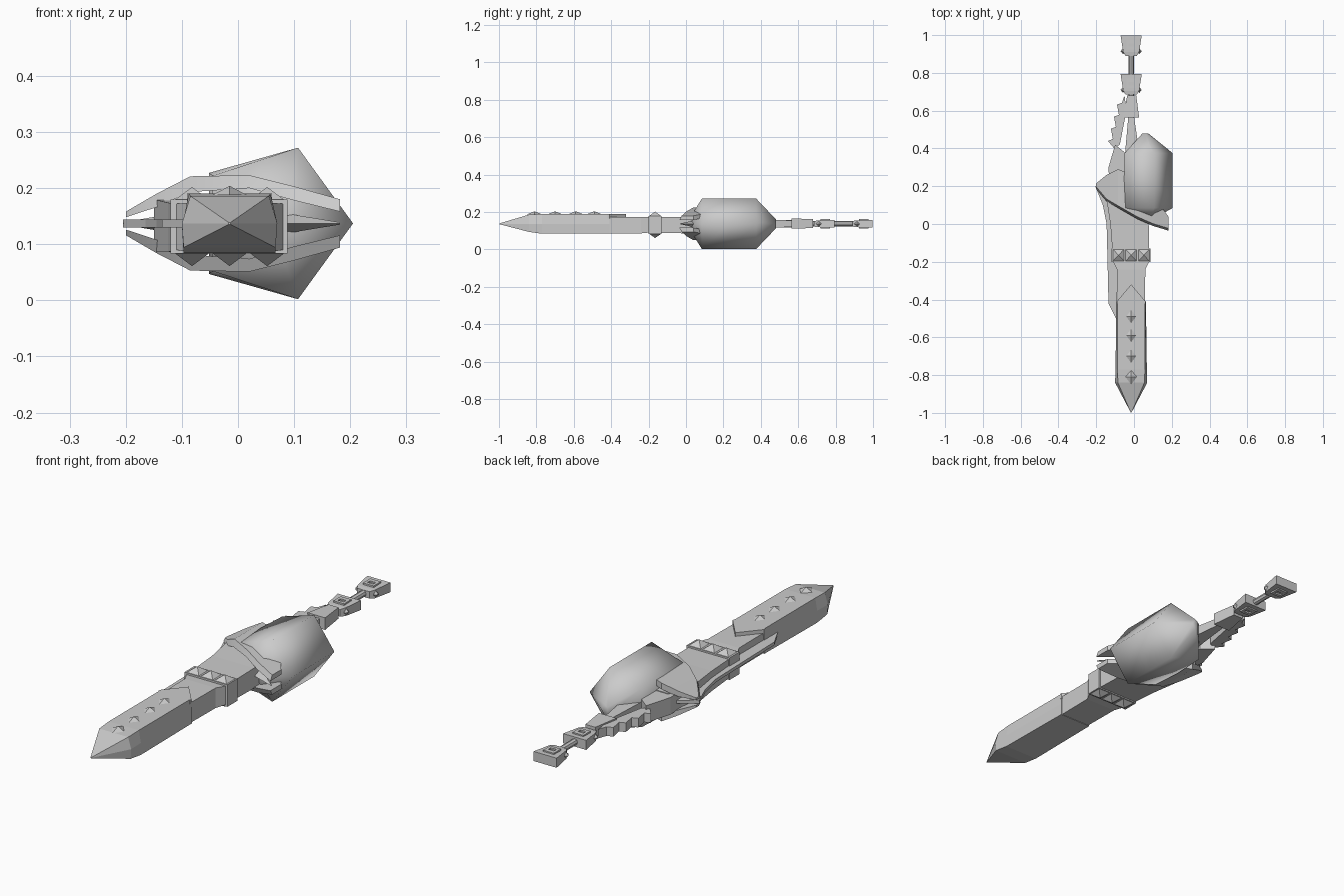
import bpy, bmesh, math
from mathutils import Vector

if "Cube" in bpy.data.objects:
    bpy.data.objects.remove(bpy.data.objects["Cube"])

CZ = 0.137   # mid height
CX = -0.015  # blade axis
steel = bpy.data.materials.new("light_grey_steel")
steel.diffuse_color = (0.6, 0.6, 0.6, 1)
steel.use_nodes = True
steel.node_tree.nodes["Principled BSDF"].inputs["Base Color"].default_value = steel.diffuse_color


def finish(name, bm, smooth=None):
    bmesh.ops.remove_doubles(bm, verts=bm.verts, dist=1e-5)
    bmesh.ops.recalc_face_normals(bm, faces=bm.faces)
    me = bpy.data.meshes.new(name)
    bm.to_mesh(me)
    bm.free()
    ob = bpy.data.objects.new(name, me)
    bpy.context.collection.objects.link(ob)
    me.materials.append(steel)
    if smooth:
        bpy.ops.object.select_all(action='DESELECT')
        ob.select_set(True)
        bpy.context.view_layer.objects.active = ob
        bpy.ops.object.shade_smooth_by_angle(angle=math.radians(smooth))
    return ob


def loft(name, rings, smooth=None):
    """Skin a list of closed rings with equal point counts and cap the ends."""
    bm = bmesh.new()
    vs = [[bm.verts.new(p) for p in r] for r in rings]
    n = len(vs[0])
    for a, b in zip(vs, vs[1:]):
        for i in range(n):
            j = (i + 1) % n
            bm.faces.new((a[i], a[j], b[j], b[i]))
    bm.faces.new(vs[0])
    bm.faces.new(vs[-1])
    return finish(name, bm, smooth)


def prism(name, pts, z0, z1):
    return loft(name, [[(x, y, z) for x, y in pts] for z in (z0, z1)])


def box(name, x0, x1, y0, y1, z0, z1):
    return prism(name, [(x0, y0), (x1, y0), (x1, y1), (x0, y1)], z0, z1)


def rect(y, x0, x1, z0, z1):
    return [(x0, y, z0), (x1, y, z0), (x1, y, z1), (x0, y, z1)]


def stud(name, x, y, z, rx, ry, h, diamond=False):
    """Four-sided pyramid stud pointing up (h > 0) or down."""
    c = [(1, 0), (0, 1), (-1, 0), (0, -1)] if diamond else [(1, 1), (-1, 1), (-1, -1), (1, -1)]
    bm = bmesh.new()
    base = [bm.verts.new((x + a * rx, y + b * ry, z)) for a, b in c]
    tip = bm.verts.new((x, y, z + h))
    bm.faces.new(base)
    for i in range(4):
        bm.faces.new((base[i], base[(i + 1) % 4], tip))
    return finish(name, bm)


# Blade: wedge tip, six-sided section
def blade_ring(y, wt, wm, wb, zt, zb):
    return [(CX - wt, y, zt), (CX - wm, y, CZ), (CX - wb, y, zb),
            (CX + wb, y, zb), (CX + wm, y, CZ), (CX + wt, y, zt)]


loft("blade", [blade_ring(-0.998, .002, .002, .002, CZ + .002, CZ - .002),
               blade_ring(-0.84, .070, .085, .082, .186, .094),
               blade_ring(-0.77, .073, .083, .082, .190, .084),
               blade_ring(-0.41, .073, .078, .078, .190, .084)])
# Pointed plate running over the grip
prism("blade_plate", [(CX - .076, -.42), (CX + .076, -.42), (CX + .076, -.41),
                      (CX, -.32), (CX - .076, -.41)], .165, .190)
for k, y in enumerate((-.49, -.59, -.70, -.81)):
    stud("blade_stud_%d" % k, CX, y, .188, .03, .04, .016, True)

# Grip, widening towards the guard
loft("grip", [rect(-.42, -.088, .058, .086, .174), rect(-.24, -.09, .06, .086, .174),
              rect(-.20, -.11, .08, .09, .172), rect(0, -.125, .078, .086, .174),
              rect(.16, -.15, .08, .086, .18), rect(.28, -.11, .05, .09, .178)])
# Thin fin down the left side
prism("side_fin", [(-.09, -.51), (-.135, -.42), (-.14, -.2), (-.145, 0), (-.165, .1),
                   (-.205, .2), (-.1, .28), (-.09, 0)], CZ - .007, CZ + .007)

# Studded collar
box("collar", -.12, .088, -.20, -.13, .083, .18)
for k, x in enumerate((-.082, CX, .052)):
    stud("collar_top_stud_%d" % k, x, -.165, .178, .032, .034, .024)
    stud("collar_base_stud_%d" % k, x, -.165, .085, .032, .034, -.024)

# Curved guard plates, above and below: x, front y, back y, outer z, inner z
GUARD = [(-.20, .185, .215, .158, .148), (-.145, .12, .26, .19, .166),
         (-.085, .085, .29, .221, .193), (.02, .025, .25, .223, .2),
         (.10, -.01, .15, .203, .178), (.182, -.035, .04, .18, .158)]
for name, s in (("upper_guard", 1), ("lower_guard", -1)):
    loft(name, [[(x, f, CZ + s * (i - CZ)), (x, f + .012, CZ + s * (o - CZ)),
                 (x, b, CZ + s * (o - CZ)), (x, b, CZ + s * (i - CZ))]
                for x, f, b, o, i in GUARD], 25)
# Slim spikes at the guard ends
for name, bx, by, tx, ty in (("left_spike", -.09, .12, -.205, .2), ("right_spike", .06, .06, .182, -.03)):
    loft(name, [[(bx, by - .05, CZ), (bx, by, CZ + .022), (bx, by + .06, CZ), (bx, by, CZ - .022)],
                [(tx, ty - .002, CZ), (tx, ty, CZ + .002), (tx, ty + .002, CZ), (tx, ty, CZ - .002)]])


# Faceted orb, smoothly shaded: y, left x, ridge x, right x, half height at left and ridge
def orb_ring(y, xl, xm, xr, hl, hm):
    return [(xl, y, CZ - hl), (xm, y, CZ - hm), (xr, y, CZ), (xm, y, CZ + hm), (xl, y, CZ + hl)]


loft("orb", [orb_ring(.032, .07, .09, .11, .03, .05), orb_ring(.085, -.045, .107, .205, .085, .135),
             orb_ring(.23, -.052, .107, .205, .09, .135), orb_ring(.375, -.05, .107, .205, .085, .135),
             orb_ring(.48, .045, .06, .075, .015, .025)], 80)

# Neck behind the guard
prism("neck_leaf", [(-.13, .2), (-.04, .2), (-.05, .38), (-.10, .42), (-.135, .30)], .10, .175)
loft("neck_bar", [rect(.25, -.055, .02, .11, .165), rect(.40, -.045, .025, .115, .16),
                  rect(.57, -.03, .0, .12, .155)])
loft("neck_block", [rect(.565, -.058, .027, .112, .165), rect(.68, -.036, .012, .114, .163)])
# Saw-toothed strip on the left
saw = [(-.05, .68), (-.04, .60), (-.075, .42), (-.105, .40)]
for k in range(4):
    x, y = -.112 + k * .016, .41 + k * .064
    saw += [(x - .026, y + .03), (x, y + .04)]
prism("saw_strip", saw, .118, .158)

# Two flared pommel blocks joined by a rod
loft("pommel_rod", [[(CX + .014 * math.cos(a * math.tau / 8), y, CZ + .014 * math.sin(a * math.tau / 8))
                     for a in range(8)] for y in (.66, .92)])
for k, y in enumerate((.685, .89)):
    n = "inner" if k == 0 else "outer"
    loft(n + "_pommel", [rect(y, CX - .03, CX + .03, .122, .152),
                         rect(y + .02, CX - .042, CX + .042, .119, .155),
                         rect(y + .108, CX - .056, CX + .056, .116, .158)])
    # slotted frames above and below
    for s in (1, -1):
        for m, (a, b, c, d) in enumerate(((-.026, .026, .035, .049), (-.026, .026, .066, .085),
                                          (-.026, -.014, .045, .07), (.014, .026, .045, .07))):
            z = sorted((CZ + s * .014, CZ + s * .026))
            box("%s_frame_%d_%d" % (n, s + 1, m), CX + a, CX + b, y + c, y + d, *z)
    for s in (1, -1):
        stud("%s_side_stud_%d" % (n, s + 1), CX + s * .043, y + .025, CZ, .013, .016, .014, True)
        stud("%s_side_stud_low_%d" % (n, s + 1), CX + s * .043, y + .025, CZ, .013, .016, -.014, True)
